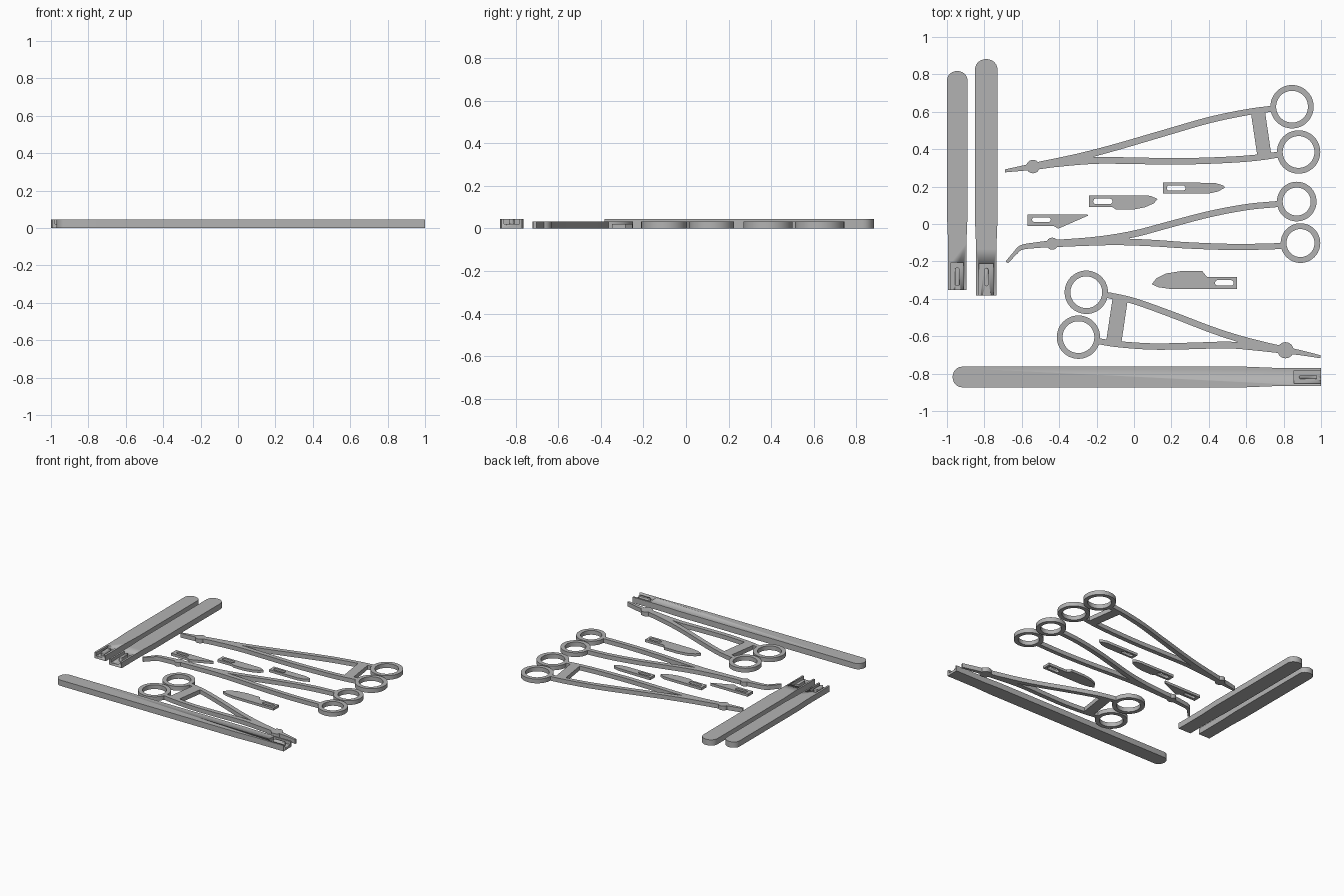
import bpy, bmesh, math
from mathutils import Vector

if "Cube" in bpy.data.objects:
    bpy.data.objects.remove(bpy.data.objects["Cube"])

steel = bpy.data.materials.new("brushed_steel_grey")
steel.diffuse_color = (0.45, 0.45, 0.45, 1)
steel.use_nodes = True
steel.node_tree.nodes["Principled BSDF"].inputs["Base Color"].default_value = steel.diffuse_color
THICK, HANDLE_H, BLADE_H = 0.033, 0.045, 0.02


def plate(name, loops, z0, z1):
    """Flat plate from closed outlines; the inner outlines become holes."""
    cu = bpy.data.curves.new(name, 'CURVE')
    cu.dimensions, cu.fill_mode = '2D', 'BOTH'
    cu.extrude = (z1 - z0) / 2
    for pts in loops:
        sp = cu.splines.new('POLY')
        sp.points.add(len(pts) - 1)
        for p, (x, y) in zip(sp.points, pts):
            p.co = (x, y, 0, 1)
        sp.use_cyclic_u = True
    tmp = bpy.data.objects.new(name + "_curve", cu)
    me = bpy.data.meshes.new_from_object(tmp)
    bpy.data.objects.remove(tmp)
    bm = bmesh.new()
    bm.from_mesh(me)
    bmesh.ops.remove_doubles(bm, verts=bm.verts, dist=1e-5)
    bmesh.ops.translate(bm, verts=bm.verts, vec=(0, 0, (z0 + z1) / 2))
    bmesh.ops.recalc_face_normals(bm, faces=bm.faces)
    bm.to_mesh(me)
    bm.free()
    me.name = name
    me.materials.clear()
    me.materials.append(steel)
    ob = bpy.data.objects.new(name, me)
    bpy.context.collection.objects.link(ob)
    bpy.ops.object.select_all(action='DESELECT')
    ob.select_set(True)
    bpy.context.view_layer.objects.active = ob
    bpy.ops.object.shade_smooth_by_angle(angle=math.radians(30))
    return ob


def circle(cx, cy, r, n=48):
    return [(cx + r * math.cos(2 * math.pi * i / n),
             cy + r * math.sin(2 * math.pi * i / n)) for i in range(n)]


def rect(x0, x1, y0, y1):
    return [(x0, y0), (x1, y0), (x1, y1), (x0, y1)]


def slot(x0, x1, y0, y1, n=8):
    """Stadium outline lying along its longer side."""
    r, flip = min(x1 - x0, y1 - y0) / 2, (y1 - y0) > (x1 - x0)
    half = max(x1 - x0, y1 - y0) / 2 - r
    cx, cy, out = (x0 + x1) / 2, (y0 + y1) / 2, []
    for side in (1, -1):
        for i in range(n + 1):
            a = -math.pi / 2 + math.pi * i / n
            u, v = side * (half + r * math.cos(a)), side * r * math.sin(a)
            out.append((cx + v, cy + u) if flip else (cx + u, cy + v))
    return out


def smooth(pts, n=6):
    """Catmull-Rom curve through the points."""
    p = [Vector(q) for q in pts]
    p = [2 * p[0] - p[1]] + p + [2 * p[-1] - p[-2]]
    out = []
    for a, b, c, d in zip(p, p[1:], p[2:], p[3:]):
        for i in range(n):
            t = i / n
            out.append(0.5 * (2 * b + (c - a) * t + (2 * a - 5 * b + 4 * c - d) * t * t
                              + (3 * b - a - 3 * c + d) * t ** 3))
    return out + [p[-2]]


def ribbon(name, path, w0, w1):
    """Tapered strip along a smooth path."""
    c, left, right = smooth(path), [], []
    for i, q in enumerate(c):
        d = (c[min(i + 1, len(c) - 1)] - c[max(i - 1, 0)]).normalized()
        off = Vector((-d.y, d.x)) * (w0 + (w1 - w0) * i / (len(c) - 1)) / 2
        left.append(tuple(q + off))
        right.append(tuple(q - off))
    return plate(name, [left + right[::-1]], 0, THICK)


def clamp(name, tip, upper, lower, rings, r, joint_r, bar=None):
    """Ring-handled clamp: jaw, pivot, two arms, finger rings, optional ratchet bar."""
    ribbon(name + "_jaw", tip, 0.036, 0.016)
    plate(name + "_pivot", [circle(*tip[0], joint_r, 32)], 0, THICK)
    ribbon(name + "_upper_arm", upper, 0.038, 0.032)
    ribbon(name + "_lower_arm", lower, 0.038, 0.032)
    for i, c in enumerate(rings):
        plate(f"{name}_finger_ring_{i + 1}", [circle(*c, r), circle(*c, r - 0.031)], 0, THICK)
    if bar:
        plate(name + "_ratchet_bar", [bar], 0, THICK)


# Large straight clamp
clamp("straight_clamp", [(-0.54, 0.307), (-0.61, 0.296), (-0.69, 0.284)],
      [(-0.54, 0.307), (-0.3, 0.358), (-0.1, 0.41), (0.15, 0.483), (0.4, 0.555), (0.6, 0.597), (0.74, 0.617)],
      [(-0.54, 0.307), (-0.4, 0.325), (-0.2, 0.34), (0, 0.338), (0.25, 0.335), (0.5, 0.343), (0.66, 0.355), (0.78, 0.372)],
      [(0.845, 0.627), (0.88, 0.385)], 0.116, 0.036,
      [(0.625, 0.595), (0.66, 0.36), (0.735, 0.365), (0.70, 0.605)])
# Clamp with a bent jaw
clamp("bent_clamp", [(-0.437, -0.105), (-0.52, -0.113), (-0.6, -0.125), (-0.635, -0.155), (-0.68, -0.205)],
      [(-0.437, -0.105), (-0.2, -0.086), (0, -0.053), (0.2, 0), (0.4, 0.052), (0.6, 0.09), (0.77, 0.107)],
      [(-0.437, -0.105), (-0.3, -0.1), (-0.1, -0.095), (0.1, -0.102), (0.3, -0.115), (0.55, -0.123), (0.79, -0.118)],
      [(0.87, 0.12), (0.89, -0.102)], 0.106, 0.032)
# Small clamp facing the other way
clamp("small_clamp", [(0.81, -0.675), (0.9, -0.69), (0.997, -0.71)],
      [(0.81, -0.675), (0.7, -0.65), (0.55, -0.61), (0.4, -0.56), (0.2, -0.483), (0, -0.412), (-0.14, -0.38)],
      [(0.81, -0.675), (0.65, -0.658), (0.5, -0.647), (0.3, -0.652), (0.1, -0.655), (-0.08, -0.643), (-0.19, -0.627)],
      [(-0.255, -0.365), (-0.297, -0.605)], 0.116, 0.043,
      [(-0.115, -0.40), (-0.15, -0.635), (-0.068, -0.64), (-0.035, -0.415)])


def handle(name, base, axis, length, half, pocket_len, pocket_half, boss):
    """Blade handle from its square end along axis, with an open pocket and a raised boss."""
    ax, b = Vector(axis), Vector(base)
    side = Vector((-ax.y, ax.x))

    def place(pts):
        return [tuple(b + ax * u + side * v) for u, v in pts]

    neck, r, n = half - 0.006, half * 0.9, 12
    top = [(0, neck), (0.25, neck), (0.4, half), (length - r, half)]
    end = [(length - r + r * math.sin(math.pi * i / n), half * math.cos(math.pi * i / n)) for i in range(1, n)]
    outline = top + end + [(u, -v) for u, v in reversed(top)]
    ob = plate(name, [place(outline)], 0, HANDLE_H)
    cutter = plate(name + "_pocket_cutter",
                   [place(rect(-0.05, pocket_len, -pocket_half, pocket_half)),
                    place(slot(boss[0], boss[1], -0.012, 0.012))], 0.02, 0.1)
    mod = ob.modifiers.new("pocket", 'BOOLEAN')
    mod.object, mod.operation, mod.solver = cutter, 'DIFFERENCE', 'EXACT'
    bpy.context.view_layer.objects.active = ob
    bpy.ops.object.modifier_apply(modifier=mod.name)
    bpy.data.objects.remove(cutter)


# Blade handles
handle("short_handle", (-0.945, -0.352), (0, 1), 1.17, 0.055, 0.147, 0.033, (0.02, 0.12))
handle("wide_handle", (-0.79, -0.383), (0, 1), 1.265, 0.06, 0.172, 0.04, (0.05, 0.147))
handle("long_handle", (1.0, -0.818), (-1, 0), 1.97, 0.055, 0.145, 0.036, (0.02, 0.117))

# Replaceable blades, each with a mounting slot
blades = {
    "pointed_blade": ([(-0.57, -0.01), (-0.43, -0.01), (-0.405, -0.025), (-0.245, 0.045), (-0.25, 0.052), (-0.57, 0.052)],
                      (-0.545, -0.445, 0.01, 0.036)),
    "curved_blade": ([(-0.24, 0.09), (-0.115, 0.09), (-0.095, 0.077), (0.0, 0.078), (0.06, 0.09), (0.105, 0.11),
                      (0.127, 0.133), (0.09, 0.15), (0.06, 0.153), (-0.24, 0.153)],
                     (-0.218, -0.115, 0.106, 0.136)),
    "narrow_blade": ([(0.155, 0.163), (0.4, 0.163), (0.45, 0.174), (0.487, 0.195), (0.475, 0.207), (0.43, 0.22), (0.155, 0.222)],
                     (0.175, 0.275, 0.178, 0.206)),
    "broad_blade": ([(0.55, -0.348), (0.2, -0.348), (0.13, -0.338), (0.095, -0.322), (0.12, -0.29), (0.17, -0.265),
                     (0.25, -0.252), (0.365, -0.252), (0.39, -0.283), (0.55, -0.283)],
                    (0.433, 0.533, -0.33, -0.3)),
}
for name, (outline, hole) in blades.items():
    plate(name, [outline, slot(*hole)], 0, BLADE_H)
